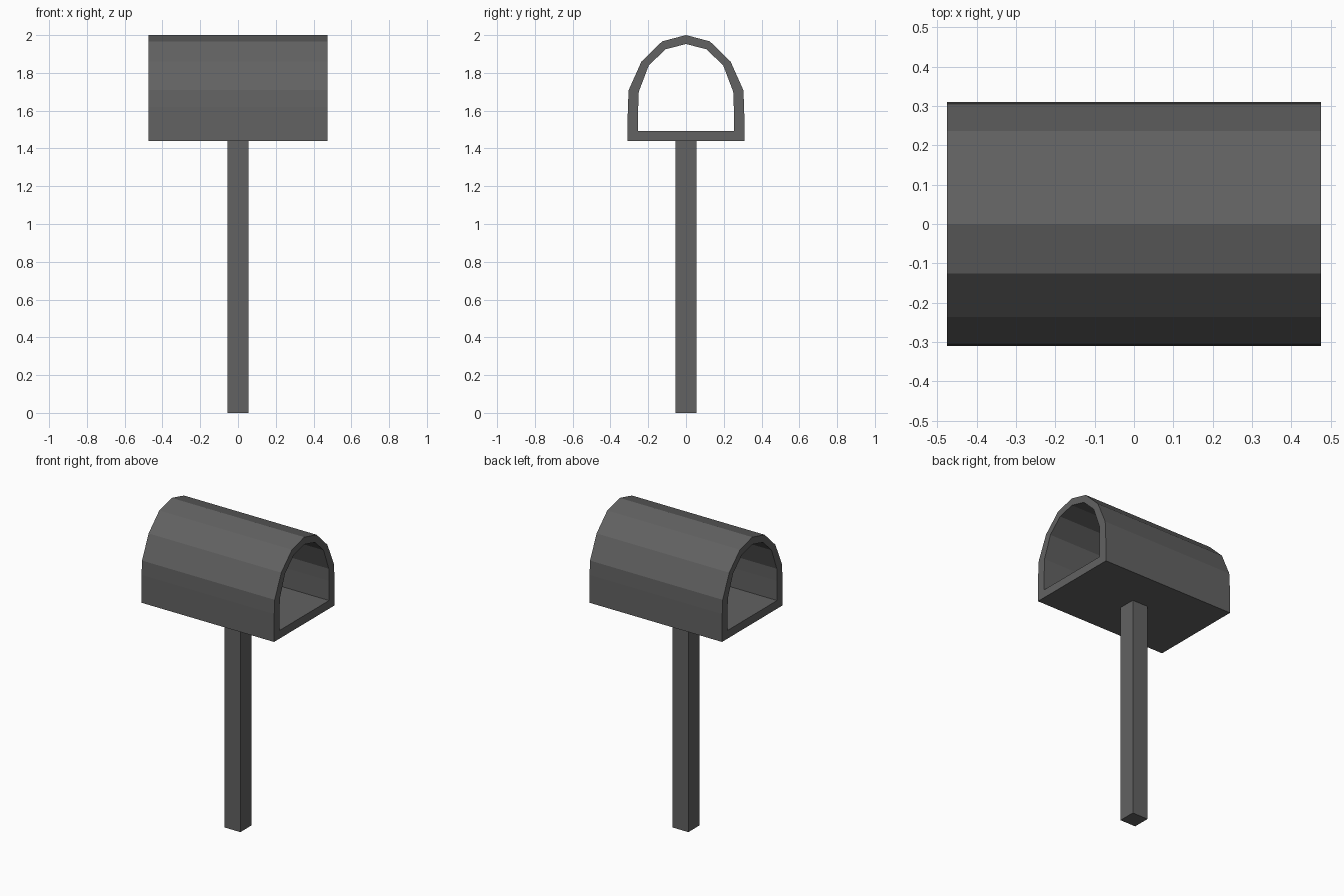
import bpy, bmesh

if "Cube" in bpy.data.objects:
    bpy.data.objects.remove(bpy.data.objects["Cube"])

mat = bpy.data.materials.new("dark grey")
mat.diffuse_color = (0.122, 0.122, 0.122, 1)
mat.use_nodes = True
mat.node_tree.nodes["Principled BSDF"].inputs["Base Color"].default_value = mat.diffuse_color


def finish(bm, name):
    bmesh.ops.recalc_face_normals(bm, faces=bm.faces)
    me = bpy.data.meshes.new(name)
    bm.to_mesh(me)
    bm.free()
    me.materials.append(mat)
    ob = bpy.data.objects.new(name, me)
    bpy.context.collection.objects.link(ob)
    return ob


def mirrored(half):
    # half runs from the bottom (+y side) to the apex on y = 0
    return half + [(-y, z) for y, z in reversed(half[:-1])]


# arched mailbox shell, open at both ends: outer and inner profiles in (y, z)
outer = mirrored([(0.31, 1.44), (0.308, 1.62), (0.303, 1.71),
                  (0.236, 1.86), (0.126, 1.967), (0, 2.0)])
inner = mirrored([(0.253, 1.493), (0.253, 1.62), (0.25, 1.70),
                  (0.197, 1.84), (0.108, 1.925), (0, 1.953)])
L = 0.475
bm = bmesh.new()
rings = [[bm.verts.new((x, y, z)) for y, z in prof]
         for x in (-L, L) for prof in (outer, inner)]
o0, i0, o1, i1 = rings
n = len(outer)
for k in range(n):
    j = (k + 1) % n
    for a, b in ((o0, o1), (i0, i1), (o0, i0), (o1, i1)):
        bm.faces.new((a[k], a[j], b[j], b[k]))
finish(bm, "mailbox_shell")

# square post
bm = bmesh.new()
bmesh.ops.create_cube(bm, size=1)
for v in bm.verts:
    v.co = (v.co.x * 0.112, v.co.y * 0.112, (v.co.z + 0.5) * 1.44)
finish(bm, "post")
